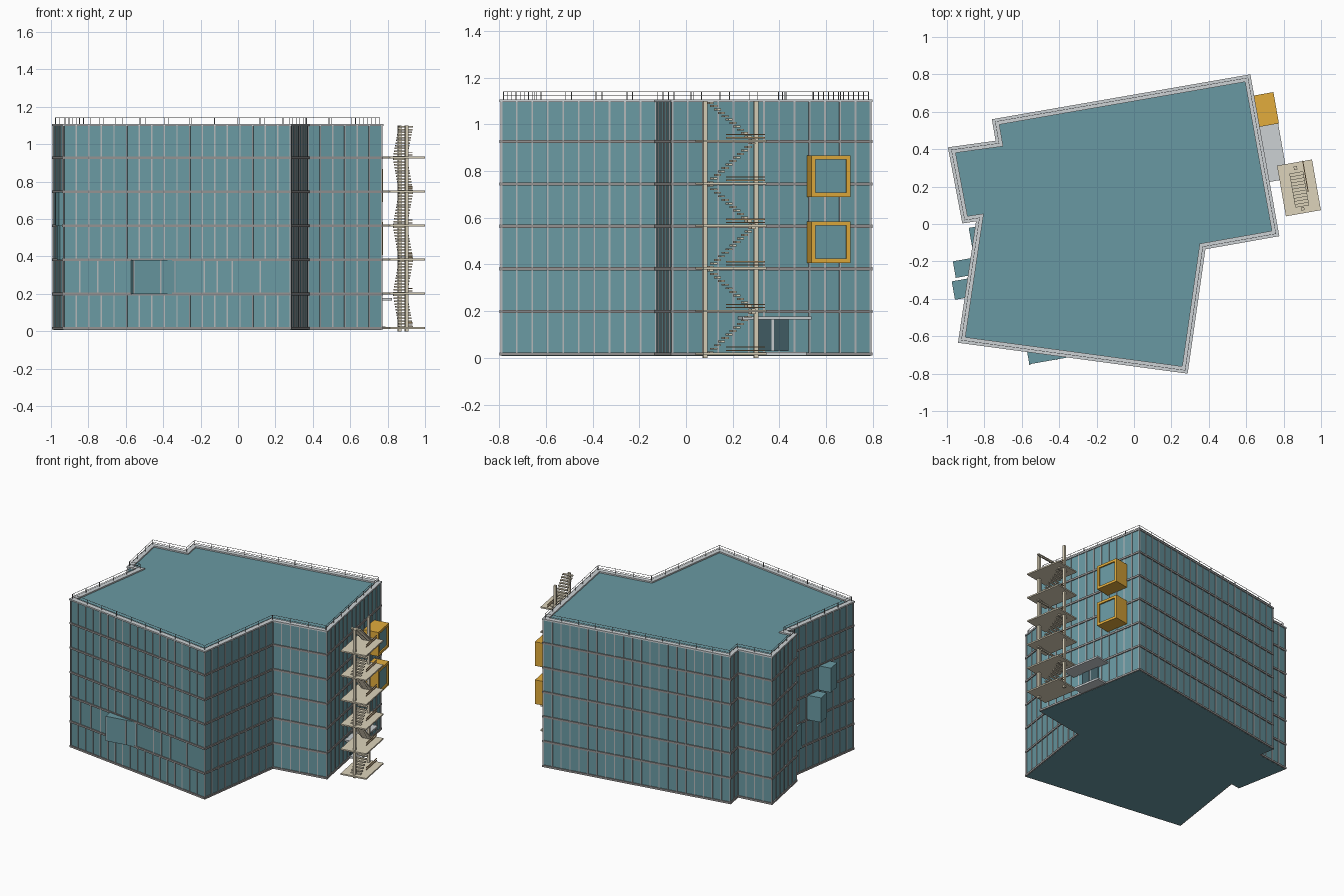
import bpy, bmesh, math
from mathutils import Vector, Matrix

if "Cube" in bpy.data.objects:
    bpy.data.objects.remove(bpy.data.objects["Cube"], do_unlink=True)


def material(name, srgb):
    lin = [(c / 255 / 12.92 if c < 11 else ((c / 255 + 0.055) / 1.055) ** 2.4) for c in srgb]
    m = bpy.data.materials.new(name)
    m.use_nodes = True
    m.diffuse_color = (*lin, 1)
    m.node_tree.nodes["Principled BSDF"].inputs["Base Color"].default_value = (*lin, 1)
    return m


TEAL = material("teal glass", (105, 153, 162))
LIGHT = material("light grey metal", (204, 209, 212))
FRAME = material("mullion grey", (178, 182, 184))
BAND = material("band grey", (148, 146, 145))
DARK = material("dark glass", (66, 94, 102))
RAIL = material("railing grey", (135, 137, 138))
ORANGE = material("orange panel", (226, 172, 60))
BEIGE = material("beige concrete", (221, 211, 187))
TAN = material("tan rail", (205, 170, 122))


def finish(bm, name, mat):
    bmesh.ops.recalc_face_normals(bm, faces=bm.faces)
    me = bpy.data.meshes.new(name)
    bm.to_mesh(me)
    bm.free()
    ob = bpy.data.objects.new(name, me)
    bpy.context.collection.objects.link(ob)
    me.materials.append(mat)
    return ob


def add_box(bm, center, size, yaw):
    mat = Matrix.Translation(center) @ Matrix.Rotation(yaw, 4, "Z") @ Matrix.Diagonal((*size, 1))
    bmesh.ops.create_cube(bm, size=1, matrix=mat)


def box(name, mat, center, size, yaw):
    bm = bmesh.new()
    add_box(bm, center, size, yaw)
    return finish(bm, name, mat)


# Footprint, counter-clockwise
PLAN = [Vector(p) for p in [
    (0.622, 0.8), (-0.76, 0.56), (-0.74, 0.445), (-0.995, 0.41), (-0.918, 0.003),
    (-0.845, 0.014), (-0.941, -0.635), (0.287, -0.8), (0.382, -0.135), (0.777, -0.065)]]
FLOORS = [0.016, 0.199, 0.382, 0.564, 0.745, 0.927, 1.1]
YAW = math.radians(10)


def offset(d):
    out = []
    for i, p in enumerate(PLAN):
        a = (p - PLAN[i - 1]).normalized()
        b = (PLAN[(i + 1) % len(PLAN)] - p).normalized()
        n1, n2 = Vector((a.y, -a.x)), Vector((b.y, -b.x))
        out.append(p + (n1 + n2) * d / (1 + n1.dot(n2)))
    return out


def edges(poly):
    return [(poly[i], poly[(i + 1) % len(poly)]) for i in range(len(poly))]


def ring(bm, d_out, d_in, z0, z1):
    loops = [[bm.verts.new((p.x, p.y, z)) for p in offset(d)]
             for d, z in ((d_out, z0), (d_out, z1), (d_in, z1), (d_in, z0))]
    n = len(PLAN)
    for k in range(4):
        a, b = loops[k], loops[(k + 1) % 4]
        for i in range(n):
            j = (i + 1) % n
            bm.faces.new((a[i], a[j], b[j], b[i]))


# Main glass volume
WALL = -0.008
bm = bmesh.new()
low = [bm.verts.new((p.x, p.y, 0.008)) for p in offset(WALL)]
base = bm.faces.new(low)
top = bmesh.ops.extrude_face_region(bm, geom=[base])["geom"]
bmesh.ops.translate(bm, vec=(0, 0, 1.09), verts=[v for v in top if isinstance(v, bmesh.types.BMVert)])
finish(bm, "building_body", TEAL)

# Floor bands and parapet
bm = bmesh.new()
for z in FLOORS[:6]:
    ring(bm, WALL + 0.007, WALL - 0.01, z - 0.007, z + 0.007)
finish(bm, "floor_bands", BAND)
bm = bmesh.new()
ring(bm, 0, -0.035, 1.097, 1.108)
finish(bm, "parapet", LIGHT)

# Vertical mullions, with irregular wide panels on the front's second storey
bm = bmesh.new()


def mullion(p, yaw, z0, z1):
    add_box(bm, (p.x, p.y, (z0 + z1) / 2), (0.007, 0.009, z1 - z0), yaw)


for i, (a, b) in enumerate(edges(offset(WALL))):
    d = b - a
    yaw = math.atan2(d.y, d.x)
    n = max(1, round(d.length / 0.067))
    for k in range(n + 1):
        p = a + d * k / n
        if i == 6 and 0 < k < n:
            mullion(p, yaw, FLOORS[0], FLOORS[1])
            mullion(p, yaw, FLOORS[2], FLOORS[6])
        else:
            mullion(p, yaw, FLOORS[0], FLOORS[6])
    if i == 6:
        for x in (-0.845, -0.75, -0.66, -0.18, -0.11, -0.03, 0.12):
            mullion(a + d * ((x - a.x) / d.x), yaw, FLOORS[1], FLOORS[2])
finish(bm, "mullions", FRAME)

# Roof railing
bm = bmesh.new()
for a, b in edges(offset(-0.016)):
    d = b - a
    yaw = math.atan2(d.y, d.x)
    mid = (a + b) / 2
    for z in (1.124, 1.141):
        add_box(bm, (mid.x, mid.y, z), (d.length, 0.002, 0.002), yaw)
    n = max(1, round(d.length / 0.13))
    for k in range(n):
        p = a + d * k / n
        add_box(bm, (p.x, p.y, 1.124), (0.003, 0.003, 0.035), yaw)
finish(bm, "roof_railing", RAIL)

# Projecting glass bays on the front and the right-hand (-x) wall
for name, x, y, f, sx, sy in (("front_bay", -0.447, -0.669, 1, 0.25, 0.12),
                              ("side_bay_low", -0.806, -0.058, 1, 0.14, 0.1),
                              ("side_bay_middle", -0.882, -0.23, 2, 0.16, 0.09),
                              ("side_bay_high", -0.887, -0.342, 3, 0.16, 0.1)):
    z0, z1 = FLOORS[f], FLOORS[f + 1]
    box(name, TEAL, (x, y, (z0 + z1) / 2), (sx, sy, z1 - z0), YAW)
bm = bmesh.new()
for x in (-0.558, -0.413, -0.337):
    add_box(bm, (x, -0.7495 + (x + 0.56) * math.tan(YAW), 0.291), (0.007, 0.008, 0.18), YAW)
finish(bm, "front_bay_mullions", FRAME)

# Orange window boxes with recessed glass
for name, z in (("lower", 0.496), ("upper", 0.779)):
    ob = box(name + "_window_box", ORANGE, (0.706, 0.612, z), (0.11, 0.17, 0.178), YAW)
    ob.data.materials.append(TEAL)
    bm = bmesh.new()
    bm.from_mesh(ob.data)
    bm.normal_update()
    face = max(bm.faces, key=lambda f: f.normal.x)
    bmesh.ops.inset_region(bm, faces=[face], thickness=0.025)
    inner = bmesh.ops.extrude_discrete_faces(bm, faces=[face])["faces"][0]
    bmesh.ops.translate(bm, vec=inner.normal * -0.01, verts=inner.verts)
    inner.material_index = 1
    bm.to_mesh(ob.data)
    bm.free()

# Entrance: canopy, doors, step
box("entrance_canopy", LIGHT, (0.74, 0.38, 0.171), (0.115, 0.3, 0.012), YAW)
box("entrance_step", LIGHT, (0.72, 0.405, 0.018), (0.1, 0.21, 0.014), YAW)
for name, mat, y, width in (("left_door", DARK, 0.408, 0.064), ("right_door", DARK, 0.334, 0.064),
                            ("door_post", LIGHT, 0.371, 0.01)):
    box(name, mat, (0.769 - (y + 0.05) * math.tan(YAW), y, 0.096), (0.009, width, 0.135), YAW)

# Outdoor staircase in its own rotated frame
STAIR = Matrix.Translation((0.882, 0.193, 0)) @ Matrix.Rotation(YAW, 4, "Z")


def stair_box(bm, x, y, z, size):
    add_box(bm, STAIR @ Vector((x, y, z)), size, YAW)


bm = bmesh.new()
for z in FLOORS[:6]:
    stair_box(bm, 0, 0, z + 0.002, (0.19, 0.275, 0.01))
finish(bm, "stair_landings", BEIGE)
bm = bmesh.new()
for y in (-0.113, 0.108):
    stair_box(bm, 0, y, 0.55, (0.018, 0.018, 1.1))
finish(bm, "stair_posts", BEIGE)
bm = bmesh.new()
STEPS = 12
for f in range(6):
    side = 1 if f % 2 == 0 else -1
    z0, z1 = FLOORS[f], FLOORS[f + 1]
    for k in range(STEPS):
        t = (k + 0.5) / STEPS
        stair_box(bm, 0, side * (t - 0.5) * 0.2, z0 + (z1 - z0) * t, (0.075, 0.018, 0.008))
finish(bm, "stair_treads", BEIGE)
bm = bmesh.new()
for z in FLOORS[:6]:
    for h in (0.016, 0.03):
        stair_box(bm, 0.045, 0.055, z + h, (0.005, 0.17, 0.005))
finish(bm, "landing_rails", TAN)
